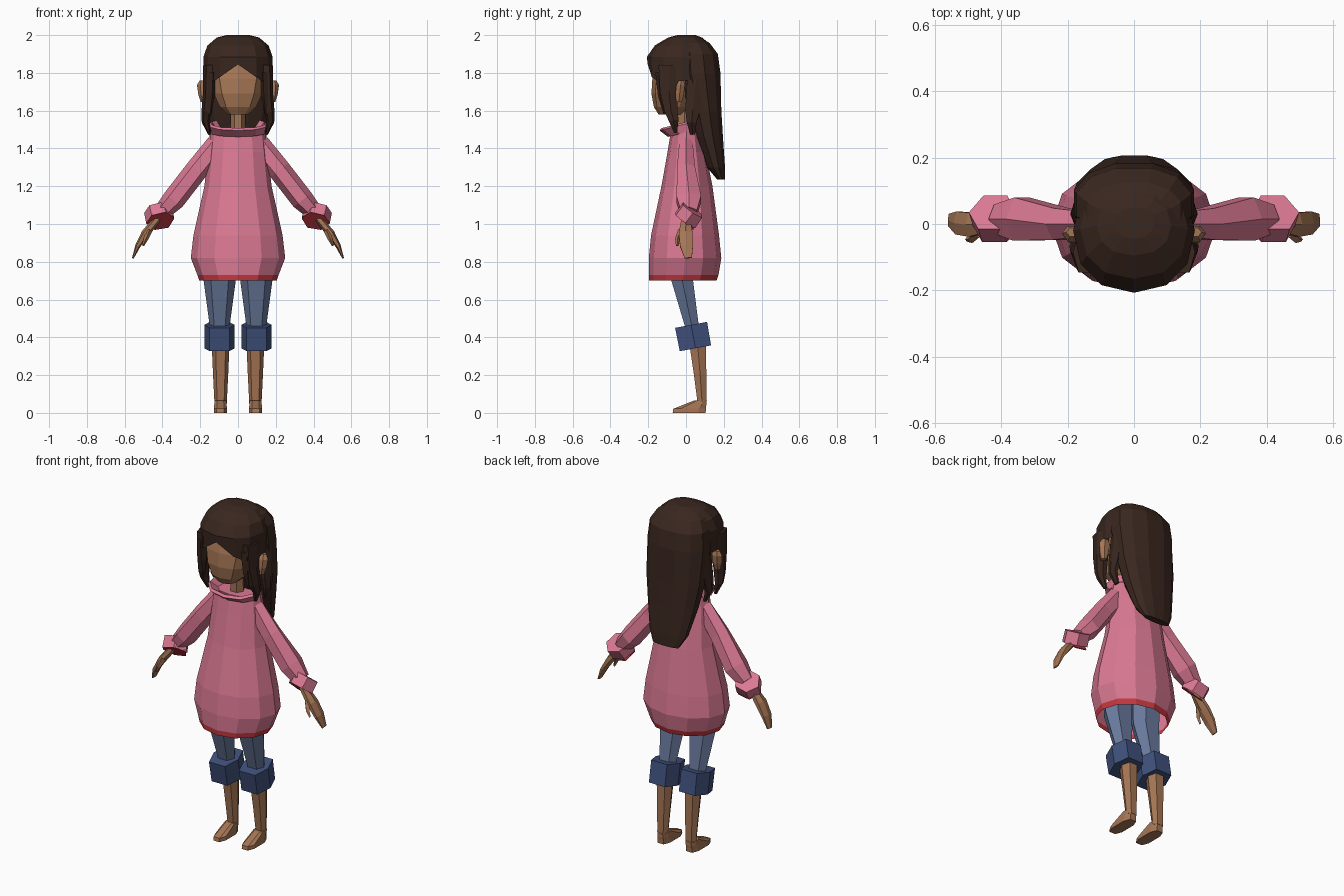
import bpy, bmesh, math
from mathutils import Vector


def material(name, rgb):
    m = bpy.data.materials.new(name)
    m.diffuse_color = (*rgb, 1)
    return m


PINK = material("pink_knit", (0.70, 0.19, 0.29))
RED = material("red_trim", (0.58, 0.04, 0.05))
SKIN = material("skin", (0.38, 0.18, 0.09))
HAIR = material("dark_hair", (0.042, 0.02, 0.014))
DENIM = material("denim", (0.14, 0.19, 0.33))
NAVY = material("navy_denim", (0.05, 0.08, 0.20))


def loft(name, rings, mat, mirror=False, start=True, end=True):
    """Skin a list of equal-length vertex rings with flat quads."""
    bm = bmesh.new()
    vs = [[bm.verts.new(p) for p in r] for r in rings]
    n = len(rings[0])
    for a, b in zip(vs, vs[1:]):
        for i in range(n):
            j = (i + 1) % n
            bm.faces.new((a[i], a[j], b[j], b[i]))
    if start:
        bm.faces.new(vs[0][::-1])
    if end:
        bm.faces.new(vs[-1])
    bmesh.ops.recalc_face_normals(bm, faces=bm.faces)
    me = bpy.data.meshes.new(name)
    bm.to_mesh(me)
    bm.free()
    me.materials.append(mat)
    ob = bpy.data.objects.new(name, me)
    bpy.context.collection.objects.link(ob)
    if mirror:
        ob.modifiers.new("mirror", 'MIRROR')
    return ob


def section(n, p=2.0, phase=0.0):
    """Unit superellipse with n corners."""
    pts = []
    for i in range(n):
        t = 2 * math.pi * i / n + phase
        c, s = math.cos(t), math.sin(t)
        pts.append((math.copysign(abs(c) ** (2 / p), c), math.copysign(abs(s) ** (2 / p), s)))
    return pts


def levels(name, rows, n, mat, cx=0.0, p=2.0, phase=0.0, **kw):
    """Horizontal rings from rows of (z or z(x, y), half width, front y, back y)."""
    rings = []
    for z, hw, y0, y1 in rows:
        ring = []
        for c, s in section(n, p, phase):
            x, y = cx + hw * c, (y0 + y1) / 2 + (y1 - y0) / 2 * s
            ring.append((x, y, z(x, y) if callable(z) else z))
        rings.append(ring)
    return loft(name, rings, mat, **kw)


def tube(name, rows, n, mat, p=2.0, phase=0.0, **kw):
    """Rings square to a path, rows of (x, y, z, sideways radius, depth radius)."""
    pts = [Vector(r[:3]) for r in rows]
    rings = []
    for i, r in enumerate(rows):
        d = (pts[min(i + 1, len(pts) - 1)] - pts[max(i - 1, 0)]).normalized()
        v = Vector((0, 1, 0))
        v = (v - d * v.dot(d)).normalized()
        u = v.cross(d)
        rings.append([pts[i] + u * r[3] * c + v * r[4] * s for c, s in section(n, p, phase)])
    return loft(name, rings, mat, mirror=True, **kw)


# Sweater body, hem and collar
levels("sweater", [(0.73, .215, -.197, .172), (0.82, .25, -.197, .187), (0.94, .236, -.185, .175),
                   (1.20, .178, -.130, .140), (1.38, .158, -.098, .105), (1.49, .145, -.08, .085)],
       12, PINK, p=2.0, start=False)
levels("sweater_hem", [(0.70, .205, -.195, .162), (0.73, .215, -.197, .172)],
       12, RED, p=2.0, start=False, end=False)
levels("collar", [(lambda x, y: 1.485 + .25 * y, .145, -.095, .085),
                  (lambda x, y: 1.53 + .25 * y, .155, -.14, .085),
                  (lambda x, y: 1.54 + .25 * y, .145, -.128, .075),
                  (1.475, .10, -.06, .06)], 10, PINK, p=2.3, phase=math.pi / 2, start=False)

# Sleeves with turned cuffs
tube("sleeve", [(.11, 0, 1.42, .06, .04), (.22, .0, 1.285, .06, .055),
                (.34, .015, 1.13, .06, .075), (.405, .015, 1.06, .045, .05)], 6, PINK)
tube("sleeve_cuff", [(.425, .035, 1.075, .074, .07), (.412, -.003, 1.02, .076, .072)],
     6, PINK, end=False)
tube("sleeve_cuff_lining", [(.412, -.003, 1.02, .075, .071), (.4115, -.006, 1.017, .075, .071)],
     6, RED)

# Hands
tube("hand", [(.425, 0, 1.03, .02, .025), (.49, -.002, .95, .022, .042),
              (.53, .003, .885, .014, .04), (.556, .012, .82, .005, .022)], 6, SKIN)
tube("thumb", [(.47, -.025, .965, .016, .018), (.488, -.046, .92, .012, .012),
               (.503, -.046, .885, .006, .007)], 4, SKIN)

# Legs: trousers, rolled cuffs, shins and feet
levels("trouser_leg", [(.90, .09, -.10, .06), (.70, .085, -.085, .045), (.44, .05, -.005, .075)],
       6, DENIM, cx=.097, p=2.3, mirror=True)
tube("trouser_cuff", [(.098, .027, .466, .08, .094), (.098, .05, .342, .08, .092)],
     6, NAVY, p=3.2)
levels("shin", [(.38, .048, .01, .11), (.20, .040, .038, .112), (.04, .032, .06, .112)],
       6, SKIN, cx=.092, p=2.4, mirror=True)
levels("foot", [(0, .037, -.075, .109), (.022, .037, -.072, .11), (.065, .032, .04, .112)],
       8, SKIN, cx=.093, p=3, phase=math.pi / 8, mirror=True)

# Neck, head and ears
levels("neck", [(1.45, .04, -.045, .035), (1.64, .038, -.05, .03)], 6, SKIN)
levels("head", [(1.58, .055, -.145, -.02), (1.62, .10, -.17, .03), (1.69, .135, -.183, .06),
                (1.77, .155, -.178, .09), (1.88, .15, -.15, .10)], 10, SKIN, p=2.3, phase=math.pi / 10)
levels("ear", [(1.645, .015, -.055, -.02), (1.685, .028, -.06, -.008),
               (1.735, .035, -.055, -.002), (1.76, .022, -.04, -.01)], 6, SKIN, cx=.182, mirror=True)


# Hair cap with arched fringe
def fringe(x, y):
    return 1.845 - .7 * abs(x) if y < -.05 else 1.76


levels("hair_cap", [(1.87, .13, -.13, .13), (fringe, .183, -.203, .165),
                    (1.885, .183, -.207, .165), (1.945, .162, -.165, .135),
                    (1.987, .112, -.095, .085), (2.0, .06, -.045, .05)],
       12, HAIR, p=2.2, start=False)

# Long hair down the back, running up into the crown
levels("back_hair", [(1.235, .085, .165, .207), (1.30, .12, .11, .208), (1.46, .155, .04, .198),
                     (1.60, .178, .0, .19), (1.80, .187, -.06, .186), (1.90, .178, -.06, .172),
                     (1.958, .145, -.05, .128), (1.99, .09, -.04, .07)],
       12, HAIR, p=2.25, phase=math.pi / 12)

# Pointed locks in front of and behind the ears
tube("side_lock", [(.150, -.085, 1.84, .034, .07), (.157, -.09, 1.70, .028, .055),
                   (.165, -.08, 1.60, .028, .04), (.172, -.065, 1.55, .022, .03),
                   (.155, -.055, 1.485, .008, .01)], 6, HAIR)
tube("short_lock", [(.14, -.115, 1.80, .025, .05), (.143, -.12, 1.68, .02, .03),
                    (.148, -.11, 1.58, .005, .008)], 5, HAIR)
tube("rear_lock", [(.15, .06, 1.80, .03, .06), (.165, .035, 1.60, .025, .045),
                   (.172, .03, 1.54, .02, .03), (.15, .035, 1.475, .008, .015)], 6, HAIR)
